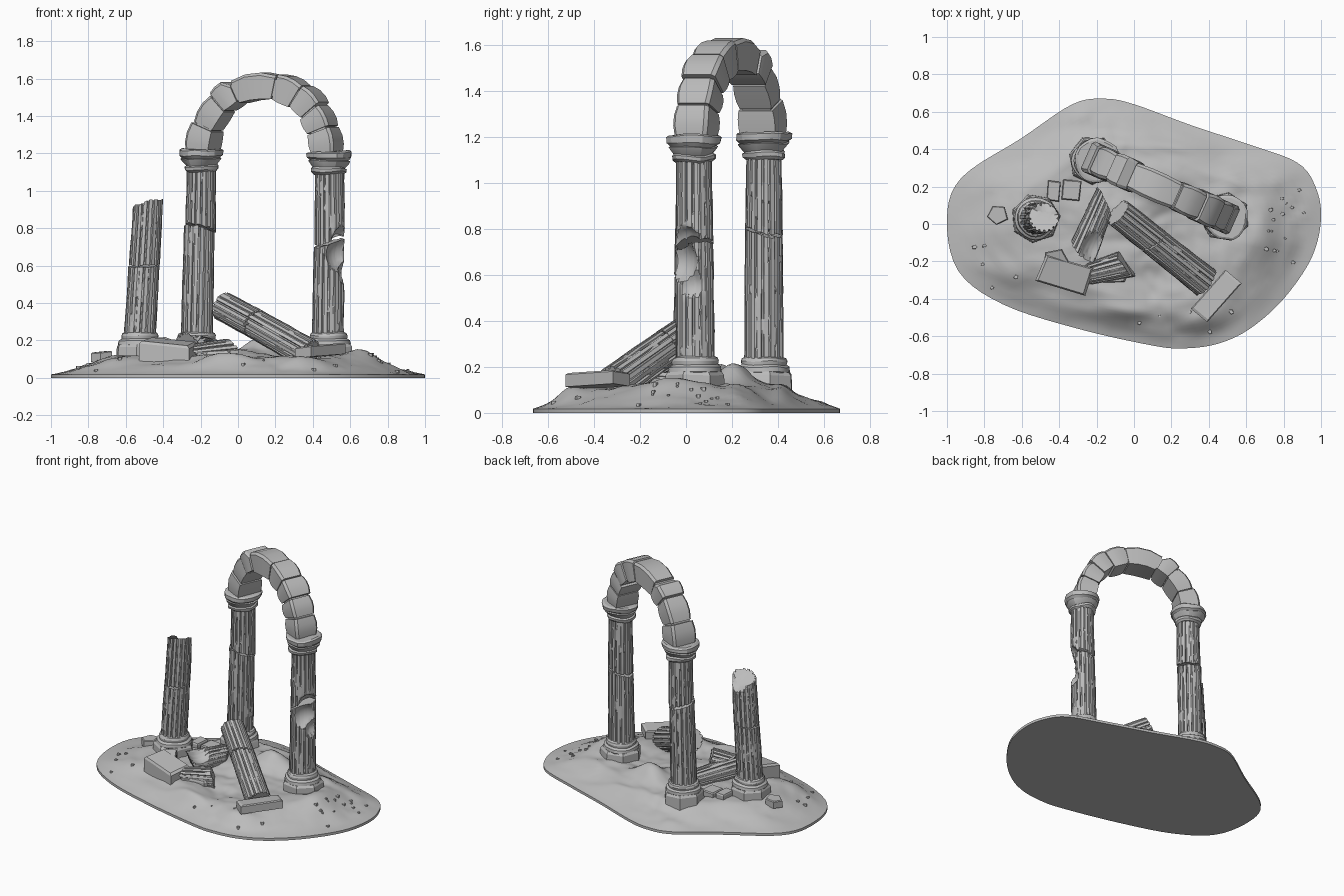
import bpy, math, random
from mathutils import Vector, noise

random.seed(4)
if "Cube" in bpy.data.objects:
    bpy.data.objects.remove(bpy.data.objects["Cube"], do_unlink=True)

stone = bpy.data.materials.new("grey stone")
stone.use_nodes = True
GREY = (0.5, 0.5, 0.5, 1)
stone.diffuse_color = GREY
stone.node_tree.nodes["Principled BSDF"].inputs["Base Color"].default_value = GREY


def wobble(p, scale, amount):
    return noise.noise(Vector(p) * scale) * amount


def loft(name, rings, angle=30):
    """Skin a stack of equal rings and cap both ends."""
    n = len(rings[0])
    verts = [tuple(p) for ring in rings for p in ring]
    faces = [tuple(reversed(range(n))), tuple(range(len(verts) - n, len(verts)))]
    for i in range(len(rings) - 1):
        for k in range(n):
            j = (k + 1) % n
            faces.append((i * n + k, i * n + j, (i + 1) * n + j, (i + 1) * n + k))
    mesh = bpy.data.meshes.new(name)
    mesh.from_pydata(verts, [], faces)
    mesh.materials.append(stone)
    mesh.shade_smooth()
    mesh.set_sharp_from_angle(angle=math.radians(angle))
    ob = bpy.data.objects.new(name, mesh)
    bpy.context.collection.objects.link(ob)
    return ob


def shaft(name, a, b, r0, r1, slant0=(0, 0), slant1=(0, 0), chips=(), flutes=17, steps=26):
    """Worn fluted drum from a to b, with slanted ends and scooped chips."""
    a, b = Vector(a), Vector(b)
    length = (b - a).length
    turn = Vector((0, 0, 1)).rotation_difference(b - a)
    rings = []
    for i in range(steps + 1):
        t = i / steps
        ring = []
        for k in range(flutes * 4):
            f, part = divmod(k, 4)
            ang = math.tau * (f + (0, 0.6, 0.68, 0.92)[part]) / flutes
            wear = noise.noise(Vector((f * 3.7, t * length * 9, a.x * 20)))
            depth = (0.13 if wear > -0.15 else 0.02) if part > 1 else 0
            r = (r0 + (r1 - r0) * t) * (1 - depth) + wear * 0.003
            x, y = r * math.cos(ang), r * math.sin(ang)
            z = length * t + (1 - t) * (x * slant0[0] + y * slant0[1]) \
                + t * (x * slant1[0] + y * slant1[1])
            z += wobble((x, y, a.x), 25, 0.012) * abs(2 * t - 1)
            p = a + turn @ Vector((x, y, z))
            for centre, inward, radius in chips:
                c, n = Vector(centre), Vector(inward).normalized()
                d = p - c
                if d.length < radius:
                    side = d - n * d.dot(n)
                    p = c + side + n * math.sqrt(radius ** 2 - side.length_squared)
            ring.append(p)
        rings.append(ring)
    return loft(name, rings)


def turned(name, x, y, profile, sides, worn=0.006, spin=0.0):
    """Lathe a (radius, height) profile with a little wear."""
    rings = []
    for r, z in profile:
        ring = []
        for k in range(sides):
            ang = spin + math.tau * k / sides
            p = Vector((x + r * math.cos(ang), y + r * math.sin(ang), z))
            q = r + wobble(p, 14, worn * 2)
            ring.append((x + q * math.cos(ang), y + q * math.sin(ang), z + wobble(p, 9, worn * 2)))
        rings.append(ring)
    return loft(name, rings, 25)


def column_base(name, x, y, spin=0.0):
    turned(name + "_plinth", x, y, [(0.135, 0.03), (0.132, 0.165), (0.122, 0.18)], 7, 0.004, spin)
    turned(name + "_base", x, y, [(0.1, 0.16), (0.115, 0.18), (0.112, 0.2), (0.098, 0.21),
                                  (0.1, 0.225), (0.094, 0.238), (0.08, 0.245)], 24, 0.004)


def capital(name, x, y, z):
    turned(name, x, y, [(0.078, z), (0.092, z + 0.012), (0.094, z + 0.028), (0.085, z + 0.036),
                        (0.1, z + 0.055), (0.108, z + 0.068), (0.1, z + 0.072), (0.116, z + 0.085),
                        (0.12, z + 0.112), (0.108, z + 0.12)], 20, 0.007)


def block(name, centre, size, spin=0.0, tilt=(0, 0), sides=4, rough=0.12):
    """Rough-hewn prism with uneven corners and a chamfered top."""
    rings = []
    for level, inset in ((-0.5, 1), (0.38, 1), (0.5, 0.9)):
        ring = []
        for k in range(sides):
            ang = math.tau * (k + 0.5) / sides
            grow = (1.41 if sides == 4 else 1.1) * inset * 0.5
            grow *= 1 + wobble((k * 2.3, centre[0] * 9, centre[1] * 9), 1.7, rough * 2)
            x, y = size[0] * grow * math.cos(ang), size[1] * grow * math.sin(ang)
            z = size[2] * level + x * tilt[0] + y * tilt[1]
            c, s = math.cos(spin), math.sin(spin)
            ring.append((centre[0] + x * c - y * s, centre[1] + x * s + y * c, centre[2] + z))
        rings.append(ring)
    return loft(name, rings, 15)


# Sandy ground: an irregular outline rising to a soft mound
outline = [(1, .03), (.97, .2), (.87, .33), (.6, .43), (.3, .53), (0, .64), (-.16, .67), (-.33, .64),
           (-.6, .46), (-.92, .25), (-1, .03), (-.94, -.25), (-.7, -.43), (-.3, -.56), (.1, -.65),
           (.27, -.665), (.45, -.64), (.62, -.56), (.8, -.4), (.95, -.18)]
dunes = [(.14, .21, .14, .09, .09), (-.1, -.47, .2, .05, .035), (.36, -.52, .14, .06, .03),
         (.66, -.05, .08, .2, .03), (.2, .42, .3, .04, .02), (-.7, -.28, .12, .08, .025),
         (.15, -.28, .2, .08, -.03), (-.2, .5, .2, .05, -.02), (-.05, .05, .12, .1, .04)]


def ground_height(x, y, r):
    t = min(1, (1 - r) / 0.36)
    rise = t * t * (3 - 2 * t)
    h = 0.018 + 0.098 * (0.65 * t + 0.35 * rise)
    for dx, dy, sx, sy, amp in dunes:
        h += amp * math.exp(-((x - dx) / sx) ** 2 - ((y - dy) / sy) ** 2) * min(1, t * 1.5)
    return h + min(1, t * 3) * (wobble((x, y, 0), 5, 0.022) + wobble((x, y, 3), 16, 0.008))


rim = []
for i in range(len(outline)):
    p0, p1, p2, p3 = (Vector(outline[(i + k) % len(outline)]) for k in (-1, 0, 1, 2))
    for s in range(5):
        t = s / 5
        rim.append(p1 + (p2 - p0) * (t / 2) + (2 * p0 - 5 * p1 + 4 * p2 - p3) * (t * t / 2)
                   + (3 * p1 - p0 - 3 * p2 + p3) * (t ** 3 / 2))
ground = [[(p.x, p.y, 0) for p in rim]]
for i in range(40):
    r = 1 - i / 40
    ground.append([(p.x * r, p.y * r, ground_height(p.x * r, p.y * r, r)) for p in rim])
loft("sandy_ground", ground, 40)

# Rear arch column, cracked across the middle
column_base("rear_column", -0.22, 0.34, 0.2)
shaft("rear_column_lower", (-0.22, .34, .22), (-0.207, .34, .79), .086, .082, slant1=(-.2, -.25))
shaft("rear_column_upper", (-0.2, .34, .8), (-0.195, .34, 1.12), .082, .077, slant0=(-.2, -.25))
capital("rear_capital", -0.195, 0.34, 1.105)

# Front arch column with a large chunk knocked out
column_base("front_column", 0.485, 0.04, 0.5)
shaft("front_column_lower", (.48, .04, .22), (.487, .037, .72), .086, .082, slant1=(.3, .1),
      chips=[((.57, -.05, .66), (-.7, .7, -.2), .1), ((.6, .02, .56), (-1, .3, 0), .07)])
shaft("front_column_upper", (.49, .037, .735), (.49, .035, 1.11), .083, .077, slant0=(.3, .1),
      chips=[((.59, -.02, .73), (-.8, .5, .3), .09)])
capital("front_capital", 0.49, 0.035, 1.09)

# Lone broken column
column_base("lone_column", -0.525, 0.03, 0.1)
shaft("lone_column_lower", (-.525, .03, .22), (-.502, .033, .6), .086, .083, slant1=(.1, .1))
shaft("lone_column_upper", (-.5, .033, .607), (-.482, .035, .93), .083, .079, slant0=(.1, .1),
      slant1=(.3, -.2), chips=[((-.47, .13, .95), (.1, -.8, -.5), .1)])

# Arch of separate wedge blocks
centre, along = Vector((0.147, 0.188, 1.2)), Vector((0.685, -0.305, 0)).normalized()
across, up = Vector((-along.y, along.x, 0)), Vector((0, 0, 1))
joints = [0, 20, 38, 56, 77, 115, 133, 157, 180]
for i, (start, end) in enumerate(zip(joints, joints[1:])):
    inner, outer = 0.296 + random.uniform(-.008, .008), 0.442 + random.uniform(-.012, .006)
    half = 0.083 + random.uniform(-.005, .006)
    rings = []
    for s in range(4):
        deg = start + 0.7 + (end - start - 1.4) * s / 3
        end_cut = 0.006 if s in (0, 3) else 0
        notch = 0.035 if i == 5 and s == 0 else 0
        ang = math.radians(deg)
        out = along * math.cos(ang) + up * math.sin(ang)
        lo, hi, w = inner + end_cut, outer - end_cut - notch, half - end_cut
        section = [(lo, -w), (hi - .015, -w), (hi, -w + .015), (hi, w - .015), (hi - .015, w), (lo, w)]
        rings.append([centre + out * r + across * v for r, v in section])
    loft(f"arch_block_{i + 1}", rings, 20)
loft("arch_mortar", [[centre + (along * math.cos(a) + up * math.sin(a)) * r + across * v
                      for r, v in ((.315, -.068), (.405, -.068), (.405, .068), (.315, .068))]
                     for a in (math.pi * k / 24 for k in range(25))], 20)

# Fallen shaft leaning on the sand, with broken drums beside it
shaft("fallen_shaft_upper", (-.085, .06, .385), (.1, -.086, .284), .078, .08, slant1=(.2, .2))
shaft("fallen_shaft_lower", (.104, -.089, .282), (.38, -.31, .125), .08, .084, slant0=(.2, .2))
shaft("broken_drum_long", (-.16, .12, .15), (-.27, -.14, .16), .065, .08,
      slant0=(.7, -.5), slant1=(.5, .3), steps=12,
      chips=[((-.19, -.13, .27), (-.3, 0, -1), .1)])
shaft("broken_drum_short", (-.22, -.26, .12), (-.04, -.215, .135), .06, .076,
      slant0=(.9, .4), slant1=(.3, -.3), steps=10)

# Fallen blocks and slabs
block("rubble_block_large", (-.37, -.27, .14), (.27, .15, .11), -.3, (-.1, .15))
block("rubble_block_wedge", (-.42, -.2, .13), (.14, .13, .14), .5, (.2, .2), 5)
block("rubble_block_low", (-.12, -.27, .1), (.2, .09, .1), -.2, (0, .2), 5)
block("tilted_slab", (.44, -.385, .145), (.27, .11, .06), .85, (.05, -.1))
block("paving_stone_left", (-.43, .175, .12), (.075, .12, .07), -.1)
block("paving_stone_right", (-.335, .18, .12), (.1, .11, .06), -.1)
block("loose_stone", (-.73, .05, .115), (.1, .1, .05), .2, (.1, 0), 5)

# Pebbles scattered near the edges
for i in range(26):
    ang = random.choice((random.uniform(-.5, .4), random.uniform(3.3, 5.6)))
    edge = rim[int(ang % math.tau / math.tau * len(rim)) % len(rim)]
    r = random.uniform(.72, .93)
    x, y = edge.x * r, edge.y * r
    d = random.uniform(.012, .028)
    block(f"pebble_{i + 1}", (x, y, ground_height(x, y, r)), (d, d * .8, d * .7), ang, (.1, .1), 5)
